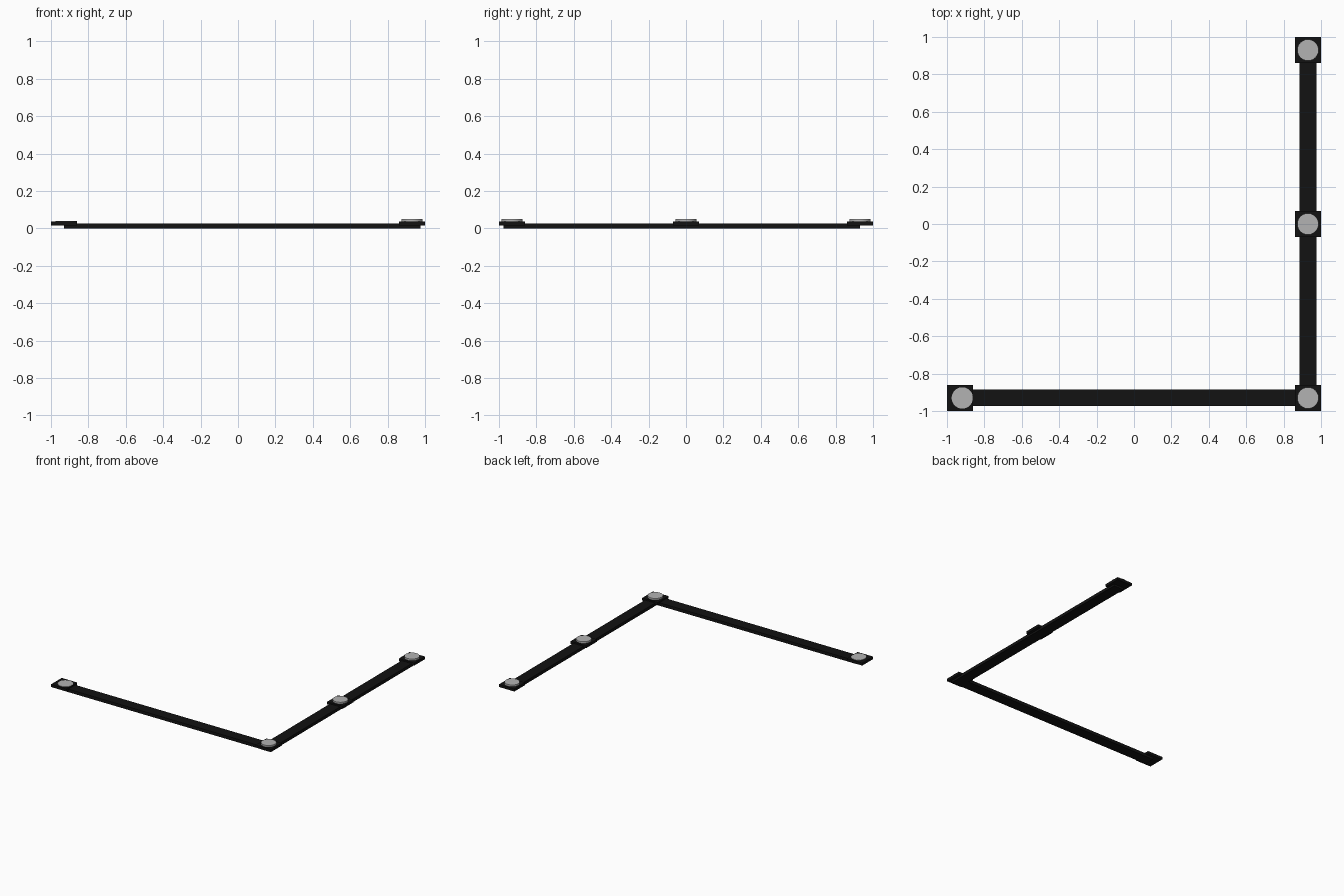
import bpy

if "Cube" in bpy.data.objects:
    bpy.data.objects.remove(bpy.data.objects["Cube"])

# Near-black paint for rails and plates
black = bpy.data.materials.new("black_paint")
black.diffuse_color = (0.006, 0.006, 0.006, 1)
black.use_nodes = True
black.node_tree.nodes["Principled BSDF"].inputs["Base Color"].default_value = black.diffuse_color
grey = bpy.data.materials.new("light_grey")
grey.diffuse_color = (0.45, 0.45, 0.45, 1)
grey.use_nodes = True
grey.node_tree.nodes["Principled BSDF"].inputs["Base Color"].default_value = grey.diffuse_color


def box(name, x0, x1, y0, y1, z0, z1):
    bpy.ops.mesh.primitive_cube_add(
        size=1, location=((x0 + x1) / 2, (y0 + y1) / 2, (z0 + z1) / 2))
    ob = bpy.context.object
    ob.name = name
    ob.scale = (x1 - x0, y1 - y0, z1 - z0)
    bpy.ops.object.transform_apply(location=False, rotation=False, scale=True)
    ob.data.materials.append(black)


def disc(name, x, y, z0, z1):
    bpy.ops.mesh.primitive_cylinder_add(
        vertices=48, radius=0.057, depth=z1 - z0, location=(x, y, (z0 + z1) / 2))
    ob = bpy.context.object
    ob.name = name
    ob.data.materials.append(grey)
    bpy.ops.object.shade_smooth_by_angle()


E = 0.93   # node offset from centre
P = 0.07   # plate half width
R = 0.046  # rail half width

# Two rails meeting in an L
box("front_rail", -E, E + R, -E - R + 0.002, -E + R, 0, 0.025)
box("side_rail", E - R, E + R, -E - R, E, 0, 0.025)

# Square plates with round caps; the far left cap sits lower
nodes = {"left_end": (-E, -E), "corner": (E, -E), "middle": (E, 0), "back_end": (E, E)}
for name, (x, y) in nodes.items():
    box(name + "_plate", x - P, x + P, y - P, y + P, 0.015, 0.036)
    low = name == "left_end"
    disc(name + "_cap", x + (0.012 if low else 0), y, 0.025, 0.039 if low else 0.05)
